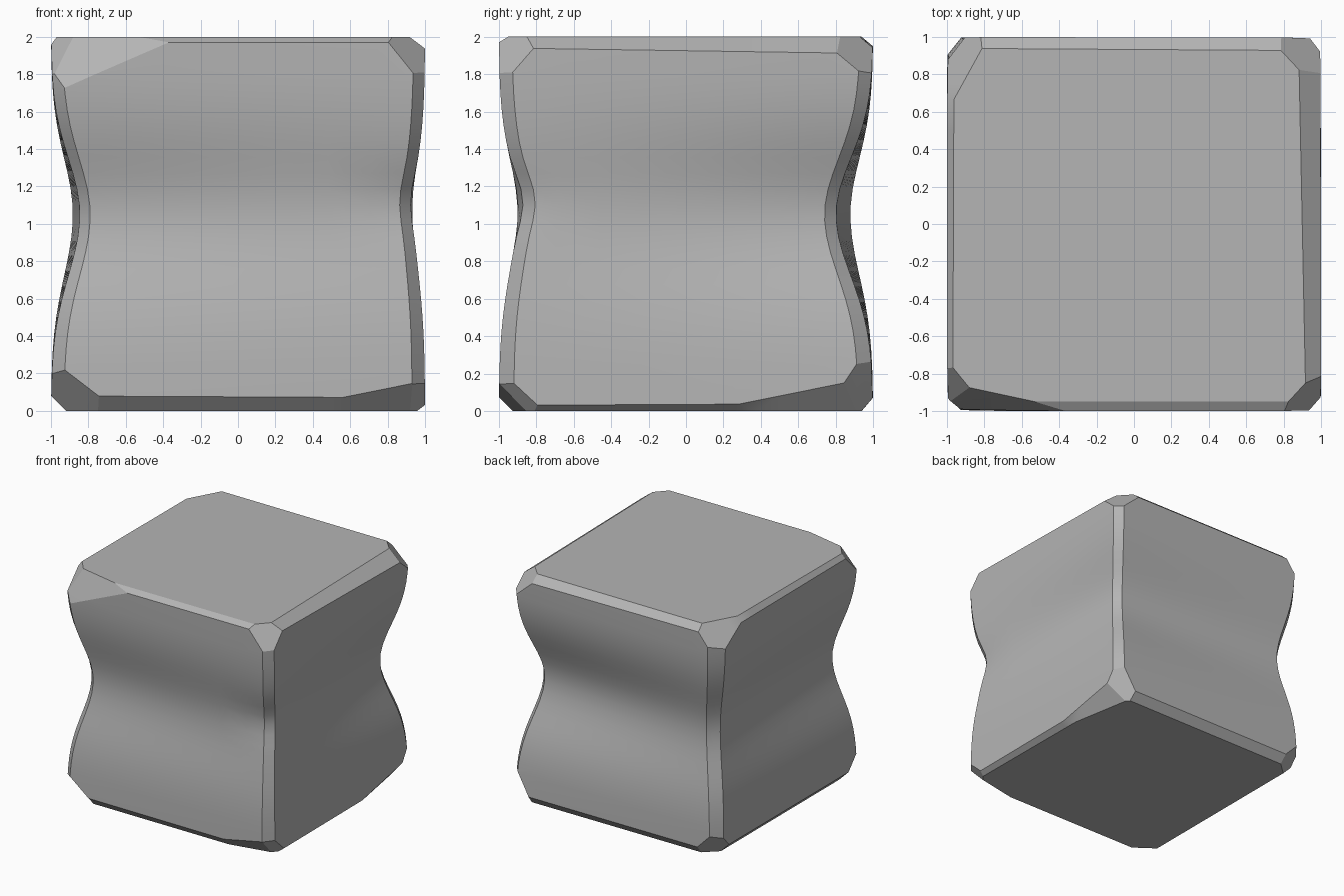
import bpy, bmesh, math
from mathutils import Vector

if "Cube" in bpy.data.objects:
    bpy.data.objects.remove(bpy.data.objects["Cube"])

CENTRE = Vector((0, 0, 1))
bm = bmesh.new()
bmesh.ops.create_cube(bm, size=2)
bmesh.ops.translate(bm, verts=bm.verts, vec=CENTRE)


def chop(points):
    """Slice off everything outside the plane through three points (box-centred)."""
    a, b, c = [Vector(p) for p in points]
    n = (b - a).cross(c - a).normalized()
    if n.dot(a) < 0:
        n = -n
    bmesh.ops.bisect_plane(bm, geom=bm.verts[:] + bm.edges[:] + bm.faces[:], dist=1e-5,
                           plane_co=a + CENTRE, plane_no=n, clear_outer=True)
    bmesh.ops.holes_fill(bm, edges=[e for e in bm.edges if e.is_boundary], sides=0)


def chop_edge(i, si, j, sj, wi, wj, wj_end):
    """Chamfer an edge; wi is the inset along axis i, wj along axis j at each end."""
    k = 3 - i - j
    pts = [[0, 0, 0] for _ in range(3)]
    for p, ins_i, ins_j, end in zip(pts, (0, wi, 0), (wj, 0, wj_end), (-1, -1, 1)):
        p[i], p[j], p[k] = si * (1 - ins_i), sj * (1 - ins_j), end
    chop(pts)


def chop_corner(sx, sy, sz, a, b, c):
    chop([(sx * (1 - a), sy, sz), (sx, sy * (1 - b), sz), (sx, sy, sz * (1 - c))])


# irregular chamfers: four upright, four bottom, four top
for e in [(0, -1, 1, -1, .07, .07, .06), (0, 1, 1, -1, .07, .08, .07),
          (0, 1, 1, 1, .06, .08, .07), (0, -1, 1, 1, .07, .09, .12),
          (1, -1, 2, -1, .08, .08, .07), (0, 1, 2, -1, .04, .03, .04),
          (1, 1, 2, -1, .06, .07, .07), (0, -1, 2, -1, .08, .08, .08),
          (1, -1, 2, 1, .05, .03, .03), (0, 1, 2, 1, .08, .06, .09),
          (1, 1, 2, 1, .06, .05, .06), (0, -1, 2, 1, .03, .04, .05)]:
    chop_edge(*e)

# chipped corners, with long tapering wear along some edges
for c in [(-1, -1, -1, .36, .26, .27), (1, -1, -1, .20, .24, .22),
          (1, -1, -1, .80, .16, .16), (1, 1, -1, .16, .90, .18),
          (1, 1, -1, .22, .26, .36), (-1, 1, -1, .26, .24, .26),
          (-1, -1, 1, .70, .15, .30), (-1, -1, 1, .22, .27, .26),
          (1, -1, 1, .22, .24, .27), (1, 1, 1, .28, .30, .24),
          (-1, 1, 1, .22, .40, .28)]:
    chop_corner(*c)


# grid of extra loops so the block can curve
def loops(axis, positions):
    n = Vector((0, 0, 0))
    n[axis] = 1
    for p in positions:
        bmesh.ops.bisect_plane(bm, geom=bm.verts[:] + bm.edges[:] + bm.faces[:],
                               dist=1e-5, plane_co=n * p, plane_no=n)


loops(2, [0.25 + 0.085 * i for i in range(19)])
for axis in (0, 1):
    loops(axis, [-0.75, -0.5, -0.25, 0, 0.25, 0.5, 0.75])

# pinch the waist; each side has a depth at its low and high end
DEPTH = {(0, -1): (.155, .115), (0, 1): (.052, .15),
         (1, -1): (.135, .088), (1, 1): (.118, .20)}
CHIP = Vector((.96, -.96, 1.13))
for v in bm.verts:
    co = v.co.copy()
    d = co.z - 1.05
    pinch = math.exp(-(d / (.46 if d < 0 else .42)) ** 2)
    for a in (0, 1):
        t = (co[1 - a] + 1) / 2
        low, high = DEPTH[a, 1 if co[a] > 0 else -1]
        v.co[a] = co[a] * (1 - (low + (high - low) * t) * pinch)
    # chipped dent on the front right upright edge
    chip = math.exp(-((co - CHIP).length / .17) ** 2)
    v.co += Vector((-.025, .045, 0)) * chip

bmesh.ops.recalc_face_normals(bm, faces=bm.faces)
mesh = bpy.data.meshes.new("stone_block")
bm.to_mesh(mesh)
bm.free()
stone = bpy.data.materials.new("stone_grey")
stone.diffuse_color = (.46, .46, .46, 1)
stone.use_nodes = True
stone.node_tree.nodes["Principled BSDF"].inputs["Base Color"].default_value = stone.diffuse_color
mesh.materials.append(stone)
block = bpy.data.objects.new("stone_block", mesh)
bpy.context.collection.objects.link(block)
bpy.context.view_layer.objects.active = block
block.select_set(True)
bpy.ops.object.shade_smooth_by_angle(angle=math.radians(25))
